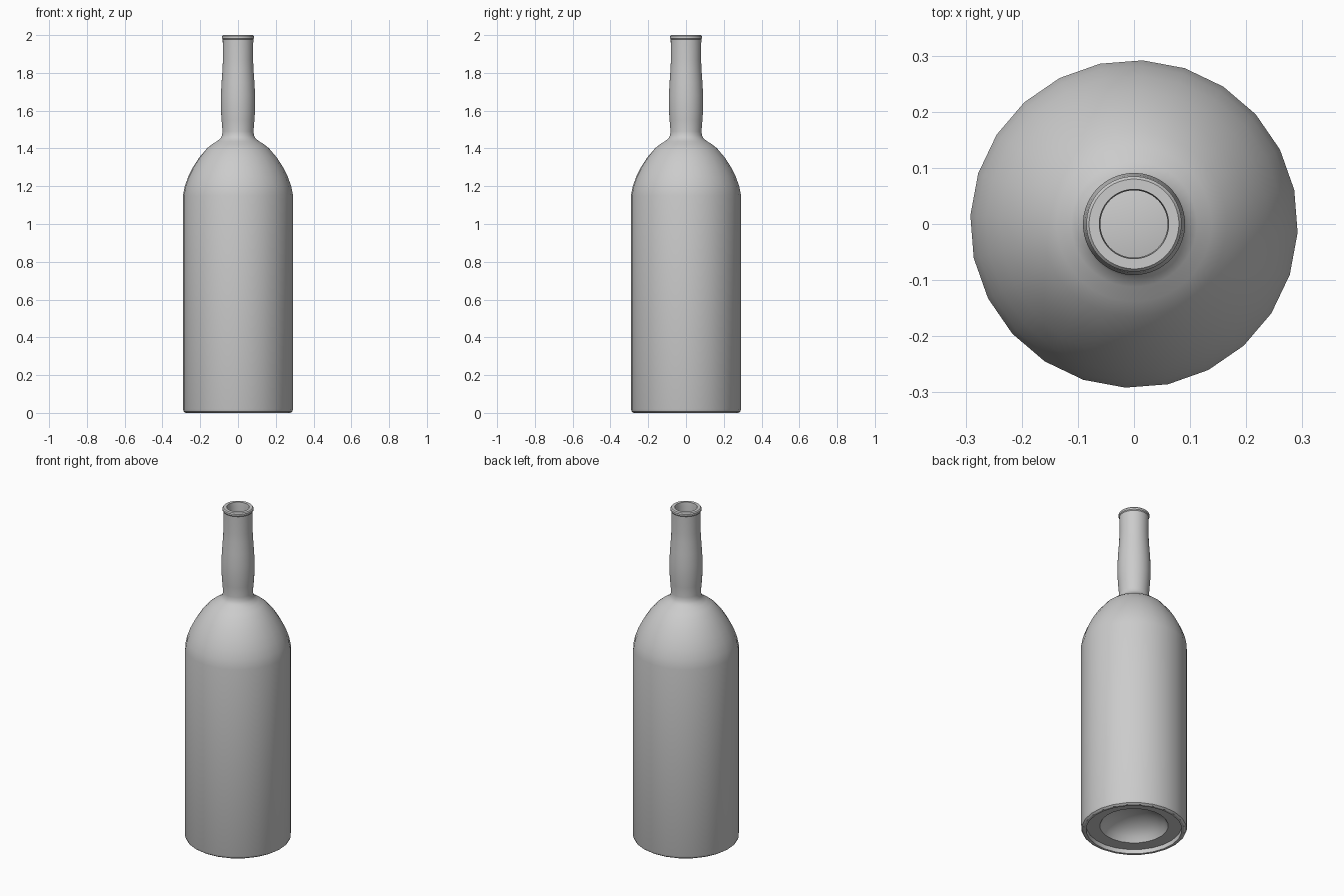
import bpy, bmesh, math

if "Cube" in bpy.data.objects:
    bpy.data.objects.remove(bpy.data.objects["Cube"])

OFFSET = math.radians(-3)   # slight turn of the facets around the axis

# Underside: punt dome, flat recessed ring, foot rim
base = [(0, 0.12), (0.07, 0.112), (0.13, 0.088), (0.17, 0.055), (0.188, 0.025),
        (0.262, 0.025), (0.264, 0.0), (0.278, 0.0), (0.288, 0.007), (0.292, 0.02)]
# Straight wall and lower shoulder
body = [(0.292, 1.15), (0.282, 1.2), (0.264, 1.25), (0.239, 1.3), (0.207, 1.35)]
# Upper shoulder, bulged neck, lip
neck = [(0.165, 1.4), (0.138, 1.422), (0.112, 1.438), (0.094, 1.452), (0.085, 1.468),
        (0.082, 1.49), (0.087, 1.55), (0.091, 1.61), (0.091, 1.68), (0.087, 1.75),
        (0.082, 1.82), (0.08, 1.87), (0.081, 1.978), (0.085, 1.983), (0.085, 1.994),
        (0.08, 2.0)]
# Inside of the bottle, from the mouth down to the raised floor
mouth = [(0.062, 2.0), (0.06, 1.98), (0.06, 1.47), (0.09, 1.425), (0.145, 1.385)]
inside = [(0.187, 1.335), (0.244, 1.25), (0.27, 1.15), (0.27, 0.06), (0.2, 0.065),
          (0.13, 0.115), (0.07, 0.135), (0, 0.14)]

rows = ([(p, 24) for p in base + body] + [(p, 48) for p in neck + mouth]
        + [(p, 24) for p in inside])


def make_ring(bm, r, z, n):
    if r == 0:
        return [bm.verts.new((0, 0, z))]
    return [bm.verts.new((r * math.cos(OFFSET + math.tau * i / n),
                          r * math.sin(OFFSET + math.tau * i / n), z)) for i in range(n)]


def bridge(bm, a, b):
    """Join two rings; handles poles and a doubling of the side count."""
    n, m = len(a), len(b)
    if n == 1 or m == 1:
        pole, ring = (a[0], b) if n == 1 else (b[0], a)
        for i in range(len(ring)):
            bm.faces.new((pole, ring[i], ring[(i + 1) % len(ring)]))
    elif n == m:
        for i in range(n):
            j = (i + 1) % n
            bm.faces.new((a[i], a[j], b[j], b[i]))
    else:
        coarse, fine = (a, b) if n < m else (b, a)
        k = len(coarse)
        for i in range(k):
            c0, c1 = coarse[i], coarse[(i + 1) % k]
            f0, f1, f2 = fine[2 * i], fine[2 * i + 1], fine[(2 * i + 2) % len(fine)]
            bm.faces.new((c0, f1, f0))
            bm.faces.new((c0, c1, f1))
            bm.faces.new((c1, f2, f1))


# Bottle: one turned, hollow shell
bm = bmesh.new()
rings = [make_ring(bm, r, z, n) for (r, z), n in rows]
for a, b in zip(rings, rings[1:]):
    bridge(bm, a, b)
bmesh.ops.recalc_face_normals(bm, faces=bm.faces[:])
mesh = bpy.data.meshes.new("bottle")
bm.to_mesh(mesh)
bm.free()

grey = bpy.data.materials.new("light grey")
grey.diffuse_color = (0.6, 0.6, 0.6, 1)
grey.use_nodes = True
grey.node_tree.nodes["Principled BSDF"].inputs["Base Color"].default_value = grey.diffuse_color
mesh.materials.append(grey)

bottle = bpy.data.objects.new("bottle", mesh)
bpy.context.collection.objects.link(bottle)
bpy.context.view_layer.objects.active = bottle
bottle.select_set(True)
bpy.ops.object.shade_smooth_by_angle(angle=math.radians(35))
